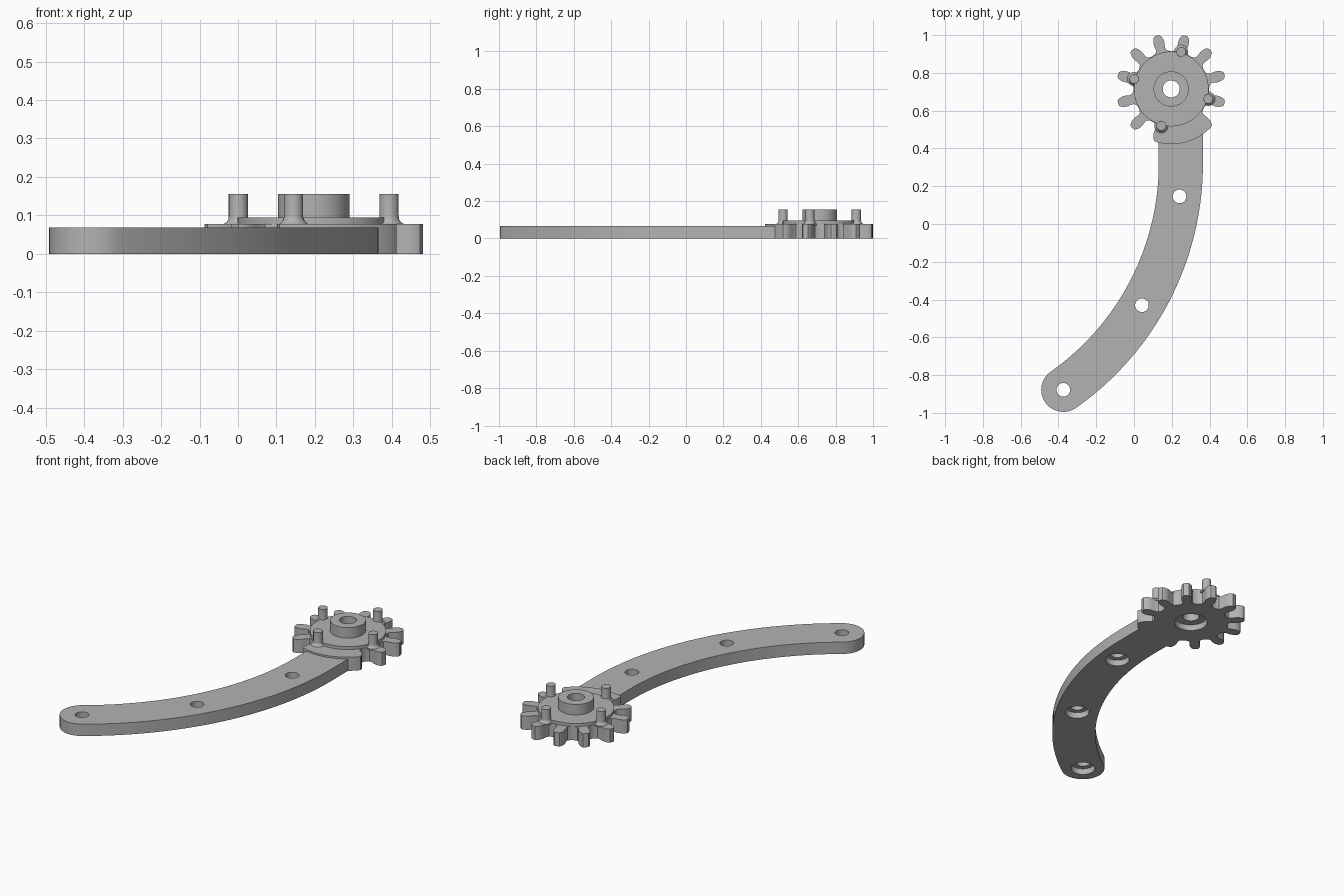
import bpy
import bmesh
from math import sin, cos, pi, radians
from mathutils import Vector, Matrix

if "Cube" in bpy.data.objects:
    bpy.data.objects.remove(bpy.data.objects["Cube"])

GREY = (0.45, 0.45, 0.45, 1)
mat = bpy.data.materials.new("grey plastic")
mat.use_nodes = True
mat.diffuse_color = GREY
mat.node_tree.nodes["Principled BSDF"].inputs["Base Color"].default_value = GREY

GEAR = Vector((0.197, 0.715))
TEETH, TIP, ROOT = 12, 0.292, 0.2
ARM_TOP, GEAR_TOP, PIN_TOP = 0.068, 0.078, 0.155
HALF = 0.117


def polar(r, a):
    return Vector((r * cos(a), r * sin(a)))


def finish(bm, name):
    bmesh.ops.recalc_face_normals(bm, faces=bm.faces)
    mesh = bpy.data.meshes.new(name)
    bm.to_mesh(mesh)
    bm.free()
    mesh.materials.append(mat)
    ob = bpy.data.objects.new(name, mesh)
    bpy.context.collection.objects.link(ob)
    return ob


def smooth(ob):
    bpy.ops.object.select_all(action='DESELECT')
    ob.select_set(True)
    bpy.context.view_layer.objects.active = ob
    bpy.ops.object.shade_smooth_by_angle(angle=radians(32))


def prism(name, outline, top):
    """Extrude a flat outline from the ground up."""
    bm = bmesh.new()
    face = bm.faces.new([bm.verts.new((p.x, p.y, 0)) for p in outline])
    res = bmesh.ops.extrude_face_region(bm, geom=[face])
    verts = [v for v in res["geom"] if isinstance(v, bmesh.types.BMVert)]
    bmesh.ops.translate(bm, verts=verts, vec=(0, 0, top))
    return finish(bm, name)


def lathe(name, profile, centre, steps=48, closed=False):
    """Revolve (radius, z) points about a vertical axis."""
    bm = bmesh.new()
    verts = [bm.verts.new((r, 0, z)) for r, z in profile]
    pairs = list(zip(verts, verts[1:]))
    if closed:
        pairs.append((verts[-1], verts[0]))
    edges = [bm.edges.new(p) for p in pairs]
    bmesh.ops.spin(bm, geom=verts + edges, cent=(0, 0, 0), axis=(0, 0, 1),
                   angle=2 * pi, steps=steps, use_duplicate=False)
    bmesh.ops.remove_doubles(bm, verts=bm.verts, dist=0.0001)
    bm.transform(Matrix.Translation((centre.x, centre.y, 0)))
    return finish(bm, name)


def drill(ob, centre, hole, recess, depth):
    """Cut a through hole with a wider recess underneath."""
    cutter = lathe("hole_cutter", [(0, -0.1), (recess, -0.1), (recess, depth),
                                   (hole, depth), (hole, 0.3), (0, 0.3)], centre)
    mod = ob.modifiers.new("hole", 'BOOLEAN')
    mod.operation, mod.solver, mod.object = 'DIFFERENCE', 'EXACT', cutter
    bpy.context.view_layer.objects.active = ob
    bpy.ops.object.modifier_apply(modifier=mod.name)
    bpy.data.objects.remove(cutter)


# Curved arm: straight start, circular sweep, round end
BEND_Y, BEND_R, SWEEP = 0.32, 1.464, radians(54.9)
pivot = Vector((0.248 - BEND_R, BEND_Y))
angles = [-SWEEP * i / 32 for i in range(33)]
end = pivot + polar(BEND_R, -SWEEP)
outer = [pivot + polar(BEND_R + HALF, a) for a in angles]
inner = [pivot + polar(BEND_R - HALF, a) for a in reversed(angles)]
cap = [end + polar(HALF, -SWEEP - pi * i / 20) for i in range(1, 20)]
start = [Vector((0.248 - HALF, 0.49)), Vector((0.248 + HALF, 0.49))]
arm = prism("curved_arm", start + outer + cap + inner, ARM_TOP)
for spot in ((0.241, 0.146), (0.042, -0.43), (end.x, end.y)):
    drill(arm, Vector(spot), 0.036, 0.065, 0.035)
smooth(arm)

# Gear: leaf-shaped teeth, with three joined into a collar above the arm
FLANK = [(0.2, 0.036), (0.207, 0.028), (0.222, 0.025), (0.245, 0.029),
         (0.265, 0.0275), (0.282, 0.021), (0.29, 0.014)]
outline = []
for k in range(TEETH):
    deg = 15 + 30 * k
    a = radians(deg)
    joined_before, joined_after = deg in (285, 315), deg in (255, 285)
    along, across = polar(1, a), polar(1, a + pi / 2)
    if not joined_before:
        outline += [along * r - across * w for r, w in FLANK]
    outline.append(along * TIP)
    if joined_after:
        outline += [polar(TIP, a + radians(3 * i)) for i in range(1, 10)]
    else:
        outline += [along * r + across * w for r, w in reversed(FLANK)]
        outline.append(polar(ROOT - 0.001, a + pi / TEETH))
gear = prism("gear", [GEAR + p for p in outline], GEAR_TOP)
drill(gear, GEAR, 0.045, 0.089, 0.035)
smooth(gear)

# Raised disc and bored hub
hub = lathe("hub", [(0.045, 0.06), (0.198, 0.06), (0.198, 0.095), (0.093, 0.095),
                    (0.093, PIN_TOP), (0.045, PIN_TOP)], GEAR, 64, closed=True)
smooth(hub)

# Four pins with flared feet
for k in range(4):
    spot = GEAR + polar(0.203, radians(75 + 90 * k))
    pin = lathe(f"pin_{k + 1}", [(0, 0.07), (0.037, 0.07), (0.037, GEAR_TOP),
                                 (0.03, 0.083), (0.026, 0.09), (0.025, 0.097),
                                 (0.025, PIN_TOP), (0, PIN_TOP)], spot, 24)
    smooth(pin)
